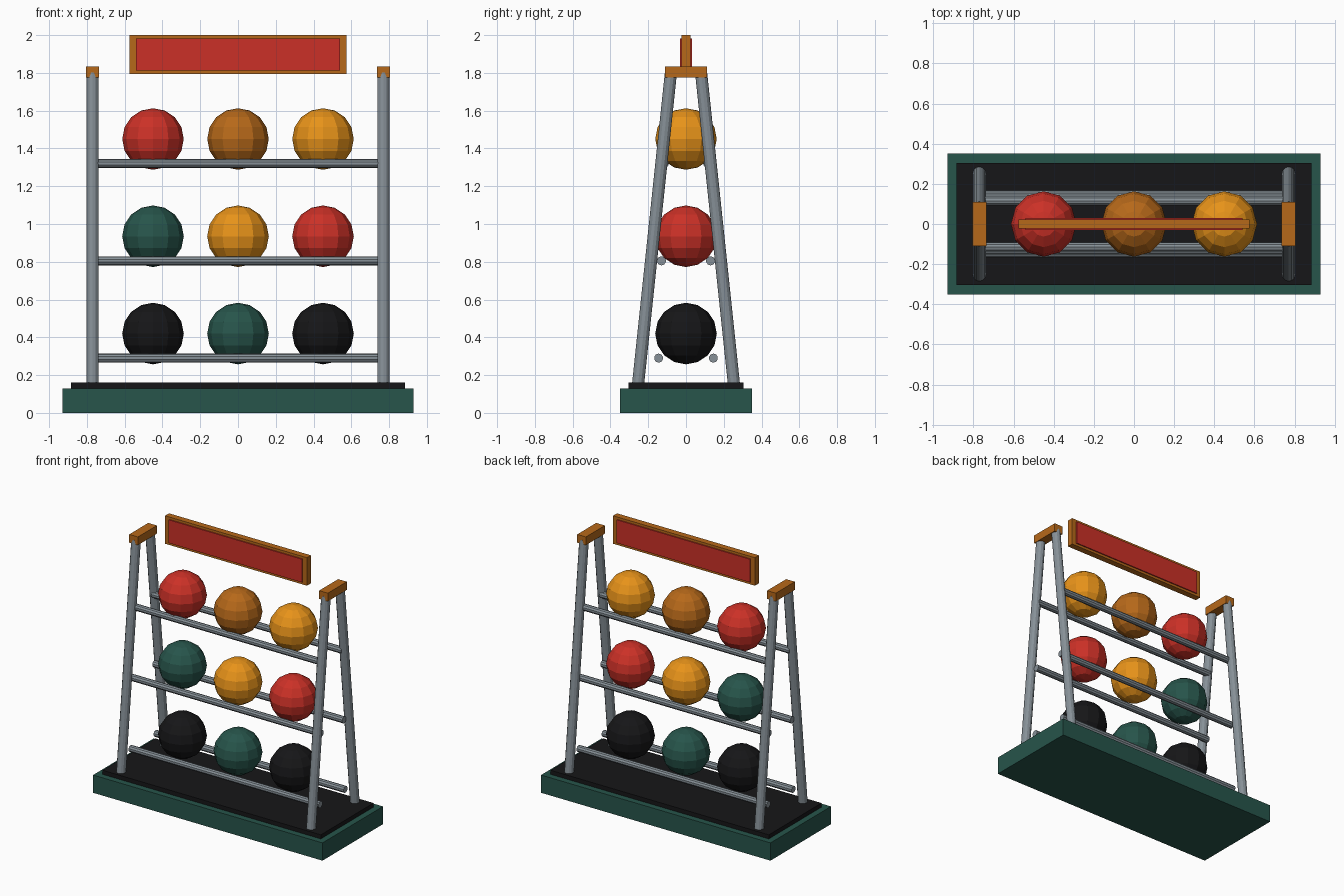
import bpy
from math import pi
from mathutils import Vector

if "Cube" in bpy.data.objects:
    bpy.data.objects.remove(bpy.data.objects["Cube"])


def mat(name, rgb):
    m = bpy.data.materials.new(name)
    m.diffuse_color = (*rgb, 1)
    m.use_nodes = True
    m.node_tree.nodes["Principled BSDF"].inputs["Base Color"].default_value = m.diffuse_color
    return m


GREEN = mat("green", (0.02, 0.09, 0.07))
BLACK = mat("black", (0.008, 0.008, 0.009))
STEEL = mat("steel", (0.24, 0.28, 0.31))
RED = mat("red", (0.60, 0.03, 0.02))
BRONZE = mat("bronze", (0.47, 0.14, 0.01))
AMBER = mat("amber", (0.80, 0.29, 0.01))


def finish(name, material):
    ob = bpy.context.object
    ob.name = name
    ob.data.materials.append(material)
    return ob


def box(name, material, center, size):
    bpy.ops.mesh.primitive_cube_add(size=1, location=center)
    ob = finish(name, material)
    ob.scale = size
    return ob


def tube(name, material, a, b, radius, sides):
    a, b = Vector(a), Vector(b)
    bpy.ops.mesh.primitive_cylinder_add(vertices=sides, radius=radius, depth=(b - a).length,
                                        location=(a + b) / 2)
    ob = finish(name, material)
    ob.rotation_euler = (b - a).to_track_quat('Z', 'Y').to_euler()
    return ob


# Plinth and rubber mat
box("base", GREEN, (0, 0, 0.065), (1.86, 0.70, 0.13))
box("base_mat", BLACK, (0, 0, 0.145), (1.77, 0.61, 0.03))

# A-frame legs with a cap on each end
for side, x in (("left", -0.77), ("right", 0.77)):
    for face, s in (("front", -1), ("back", 1)):
        tube(f"{side}_{face}_leg", STEEL, (x, s * 0.255, 0.14), (x, s * 0.08, 1.80), 0.032, 12)
    box(f"{side}_cap", BRONZE, (x, 0, 1.805), (0.07, 0.22, 0.06))

# Three shelves: a pair of rails carrying three balls each
rows = (("bottom", 0.42, 0.145, (BLACK, GREEN, BLACK)),
        ("middle", 0.935, 0.13, (GREEN, AMBER, RED)),
        ("top", 1.45, 0.115, (RED, BRONZE, AMBER)))
for row, z, y, colours in rows:
    for face, s in (("front", -1), ("back", 1)):
        tube(f"{row}_{face}_rail", STEEL, (-0.77, s * y, z - 0.13), (0.77, s * y, z - 0.13), 0.024, 10)
    for i, colour in enumerate(colours):
        bpy.ops.mesh.primitive_uv_sphere_add(segments=12, ring_count=8, radius=0.163,
                                             location=(0.45 * (i - 1), 0, z))
        finish(f"{row}_ball_{i + 1}", colour)

# Header sign: frame with a raised panel on both faces
box("sign_frame", BRONZE, (0, 0, 1.8975), (1.15, 0.046, 0.205))
box("sign_panel", RED, (0, 0, 1.8975), (1.08, 0.062, 0.17))
